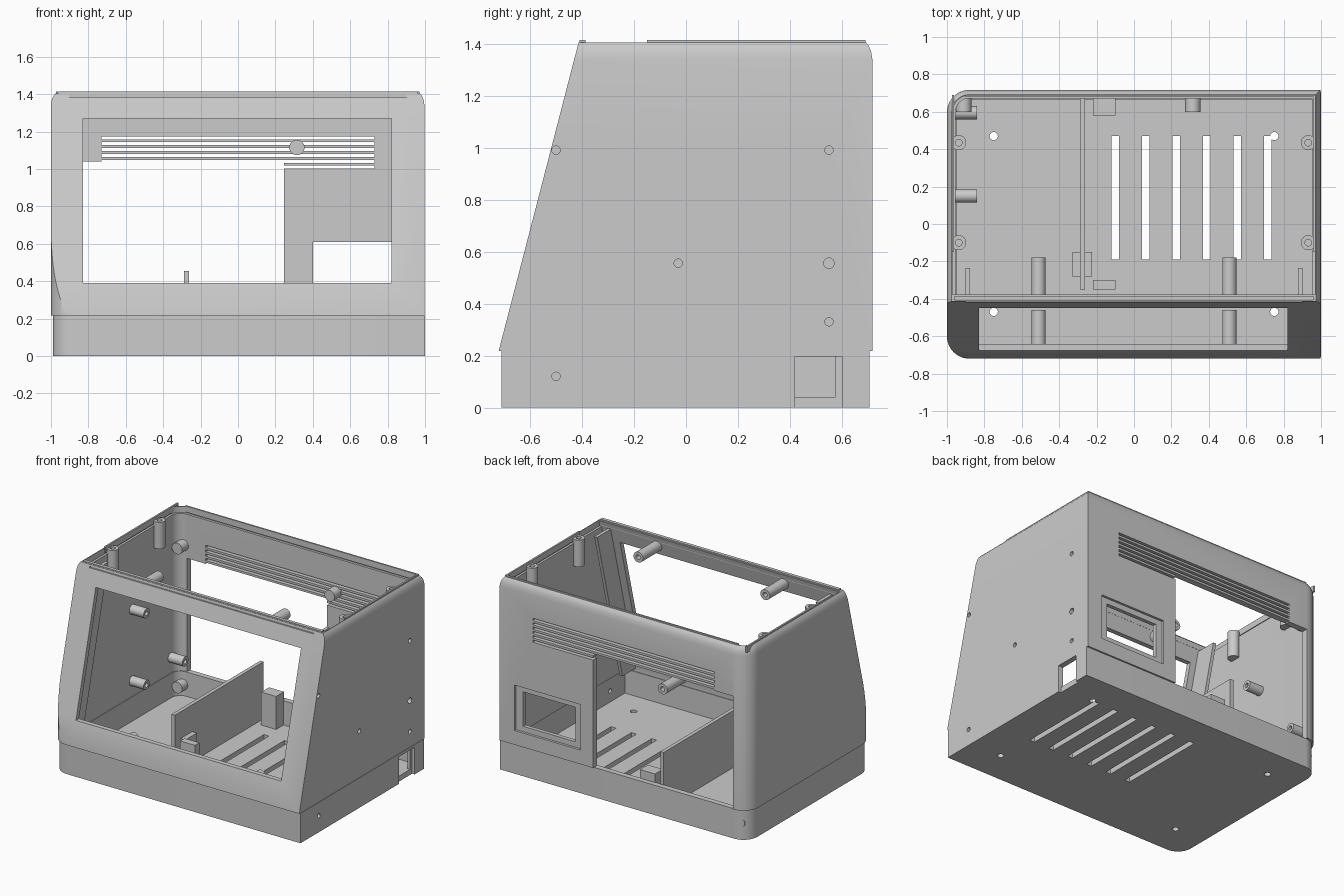
import bpy, bmesh, math
from mathutils import Vector, Matrix

cube = bpy.data.objects.get("Cube")
if cube:
    bpy.data.objects.remove(cube, do_unlink=True)

grey = bpy.data.materials.new("light_grey_plastic")
grey.use_nodes = True
grey.diffuse_color = (0.6, 0.6, 0.6, 1)
grey.node_tree.nodes["Principled BSDF"].inputs["Base Color"].default_value = (0.6, 0.6, 0.6, 1)

SLOPE = 0.259           # lean of the front face, y per z


def front_y(z):
    return -0.72 + (z - 0.22) * SLOPE


def finish(bm, name):
    bmesh.ops.recalc_face_normals(bm, faces=bm.faces)
    me = bpy.data.meshes.new(name)
    bm.to_mesh(me)
    bm.free()
    me.materials.append(grey)
    ob = bpy.data.objects.new(name, me)
    bpy.context.collection.objects.link(ob)
    return ob


def plan(x0, x1, y0, y1, r, inset):
    """Outline with square right corners and rounded left corners."""
    x0, x1, y0, y1, r = x0 + inset, x1 - inset, y0 + inset, y1 - inset, r - inset
    pts = [(x1, y0), (x1, y1)]
    for cy, start in ((y1 - r, 90), (y0 + r, 180)):
        for i in range(11):
            a = math.radians(start + i * 9)
            pts.append((x0 + r + r * math.cos(a), cy + r * math.sin(a)))
    return pts


def loft(name, outline, levels, lean=None):
    """Stack the outline at (height, inset) levels; lean trims the front."""
    bm = bmesh.new()
    rings = [[bm.verts.new((x, y, z)) for x, y in plan(*outline, inset)] for z, inset in levels]
    n = len(rings[0])
    for low, high in zip(rings, rings[1:]):
        for i in range(n):
            j = (i + 1) % n
            bm.faces.new((low[i], low[j], high[j], high[i]))
    bm.faces.new(rings[0][::-1])
    bm.faces.new(rings[-1])
    if lean is not None:
        bmesh.ops.bisect_plane(bm, geom=bm.verts[:] + bm.edges[:] + bm.faces[:],
                               plane_co=(0, front_y(0.22) + lean, 0.22),
                               plane_no=(0, -1, SLOPE), clear_outer=True)
        bmesh.ops.holes_fill(bm, edges=[e for e in bm.edges if e.is_boundary], sides=0)
    return finish(bm, name)


def box(name, x0, x1, y0, y1, z0, z1):
    bm = bmesh.new()
    bmesh.ops.create_cube(bm, size=1)
    for v in bm.verts:
        v.co = Vector(((x0 + x1) / 2 + v.co.x * (x1 - x0),
                       (y0 + y1) / 2 + v.co.y * (y1 - y0),
                       (z0 + z1) / 2 + v.co.z * (z1 - z0)))
    return finish(bm, name)


def rod(name, start, axis, length, r, hole=0):
    """Cylinder along an axis, with an optional blind screw hole in its far end."""
    prof = [(0, 0), (r, 0), (r, length)]
    prof += [(hole, length), (hole, length * 0.3), (0, length * 0.3)] if hole else [(0, length)]
    bm = bmesh.new()
    vs = [bm.verts.new((a, 0, t)) for a, t in prof]
    es = [bm.edges.new(p) for p in zip(vs, vs[1:])]
    bmesh.ops.spin(bm, geom=vs + es, cent=(0, 0, 0), axis=(0, 0, 1),
                   angle=math.tau, steps=24, use_merge=True)
    bmesh.ops.remove_doubles(bm, verts=bm.verts, dist=1e-5)
    turn = Vector((0, 0, 1)).rotation_difference(Vector(axis)).to_matrix().to_4x4()
    bmesh.ops.transform(bm, matrix=Matrix.Translation(start) @ turn, verts=bm.verts)
    ob = finish(bm, name)
    smooth(ob)
    return ob


def smooth(ob):
    bpy.ops.object.select_all(action='DESELECT')
    ob.select_set(True)
    bpy.context.view_layer.objects.active = ob
    bpy.ops.object.shade_smooth_by_angle(angle=math.radians(30))


def cut(target, tool):
    tool.hide_render = True
    mod = target.modifiers.new("cut", 'BOOLEAN')
    mod.operation, mod.solver, mod.object = 'DIFFERENCE', 'EXACT', tool
    bpy.context.view_layer.objects.active = target
    bpy.ops.object.modifier_apply(modifier=mod.name)
    bpy.data.objects.remove(tool, do_unlink=True)


# Base tray with floor vents, foot holes and side socket
base = (-0.99, 1.0, -0.71, 0.705, 0.11)
tray = loft("base_tray", base, [(0, 0), (0.217, 0)])
cut(tray, loft("tool", base, [(0.04, 0.04), (0.5, 0.04)]))
for i in range(6):
    x = -0.1 + i * 0.163
    cut(tray, box("tool", x - 0.02, x + 0.02, -0.19, 0.47, -0.1, 0.1))
for x in (-0.75, 0.75):
    for y in (-0.47, 0.47):
        cut(tray, rod("tool", (x, y, -0.1), (0, 0, 1), 0.2, 0.022))
cut(tray, box("tool", 0.98, 1.1, 0.42, 0.6, -0.05, 0.197))
cut(tray, box("tool", 0.9, 1.1, 0.42, 0.575, 0.04, 0.197))
cut(tray, rod("tool", (0.9, -0.5, 0.12), (1, 0, 0), 0.2, 0.016))
smooth(tray)

# Upper shell with leaning front, soft top edge and open top
body = (-1.0, 0.997, -0.72, 0.717, 0.12)
shell = loft("upper_shell", body, [(0.217, 0), (1.34, 0), (1.37, 0.005), (1.39, 0.013), (1.405, 0.025)], 0)
cut(shell, loft("tool", body, [(-0.1, 0.045), (1.36, 0.045), (1.361, 0.03), (1.6, 0.03)], 0.035))
cut(shell, box("tool", -0.83, 0.82, -0.9, -0.3, 0.39, 1.27))           # screen window
cut(shell, box("tool", -0.9, 0.9, -0.5, -0.408, 1.383, 1.395))         # top groove
cut(shell, box("tool", -0.88, 0.245, 0.5, 0.9, 0.1, 1.04))             # rear opening
cut(shell, box("tool", 0.347, 0.876, 0.7, 0.9, 0.32, 0.65))            # rear port recess
cut(shell, box("tool", 0.4, 0.82, 0.5, 0.9, 0.36, 0.61))               # rear port
for i in range(6):
    z = 1.167 - i * 0.0315
    cut(shell, box("tool", -0.73, 0.73, 0.5, 0.9, z - 0.008, z + 0.008))
for y, z, r in ((-0.5, 0.99, 0.016), (0.55, 0.99, 0.016), (-0.03, 0.555, 0.016),
                (0.55, 0.555, 0.02), (0.55, 0.33, 0.016)):
    cut(shell, rod("tool", (0.9, y, z), (1, 0, 0), 0.2, r))
smooth(shell)

# Raised rim around the open top
for side, x in (("left", 0.965), ("right", -0.968)):
    box(f"rim_{side}", x - 0.006, x + 0.006, -0.15, 0.69, 1.37, 1.414)
box("rim_back", -0.9, 0.965, 0.678, 0.69, 1.37, 1.414)
box("rim_front", -0.96, 0.96, -0.41, -0.386, 1.37, 1.414)

# Lid bosses in the top corners
for x in (-0.937, 0.932):
    for y in (-0.1, 0.435):
        rod("lid_boss", (x, y, 1.2), (0, 0, 1), 0.195, 0.04, 0.018)

# Screen mounts behind the front, with a leaning rib at each side
for x in (-0.51, 0.51):
    rod("screen_mount_upper", (x, -0.41, 1.335), (0, 1, 0), 0.23, 0.038, 0.017)
    rod("screen_mount_lower", (x, -0.69, 0.27), (0, 1, 0), 0.23, 0.038, 0.017)
for x in (-0.89, 0.89):
    rib = box("front_rib", x - 0.012, x + 0.012, 0.03, 0.19, 0.24, 1.36)
    for v in rib.data.vertices:
        v.co.y += front_y(v.co.z)

# Stand-offs on the left and rear walls
for y, z in ((0.15, 0.85), (0.15, 0.33), (0.595, 0.33)):
    rod("side_standoff", (-0.965, y, z), (1, 0, 0), 0.125, 0.035, 0.016)
for x, z in ((-0.91, 1.13), (-0.91, 0.12), (0.315, 1.115)):
    rod("rear_standoff", (x, 0.685, z), (0, -1, 0), 0.085, 0.041)

# Divider and its support blocks
box("divider", -0.29, -0.263, -0.35, 0.67, 0.03, 0.455)
box("divider_front_block", -0.22, -0.1, -0.35, -0.3, 0.03, 0.28)
box("divider_side_block", -0.33, -0.225, -0.28, -0.15, 0.03, 0.26)
box("divider_rear_block", -0.22, -0.1, 0.58, 0.67, 0.03, 0.28)
